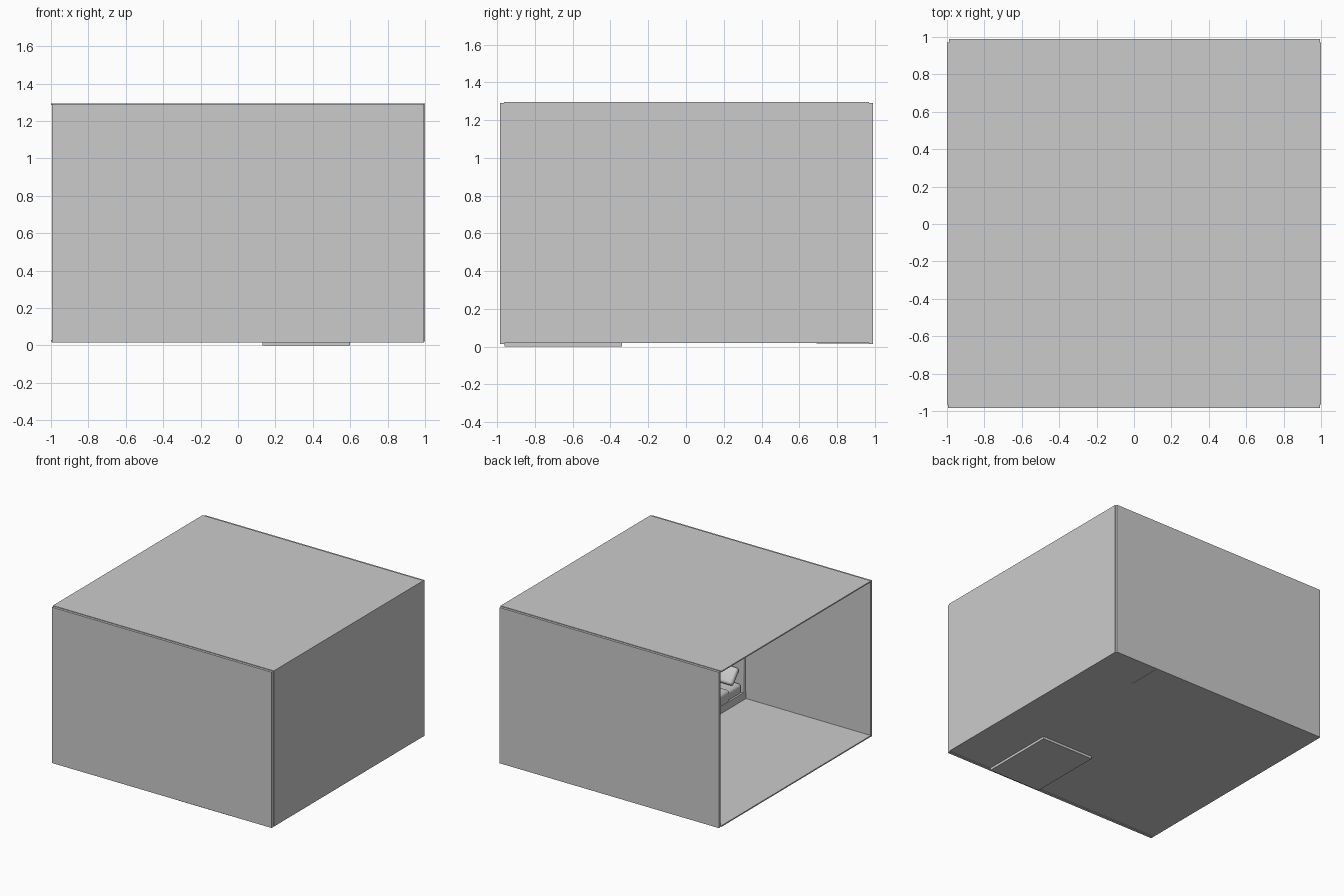
import bpy
from mathutils import Vector

cube = bpy.data.objects.get("Cube")
if cube:
    bpy.data.objects.remove(cube, do_unlink=True)

grey = bpy.data.materials.new("light_grey")
grey.use_nodes = True
grey.diffuse_color = (0.6, 0.6, 0.6, 1)
grey.node_tree.nodes["Principled BSDF"].inputs["Base Color"].default_value = (0.6, 0.6, 0.6, 1)


def box(name, low, high, bevel=0, segments=3, tilt=0):
    """Box between two corners, optionally rounded and tipped about x."""
    low, high = Vector(low), Vector(high)
    bpy.ops.mesh.primitive_cube_add(size=1, location=(low + high) / 2)
    ob = bpy.context.object
    ob.name = name
    ob.scale = high - low
    bpy.ops.object.transform_apply(location=False, rotation=False, scale=True)
    ob.rotation_euler.x = tilt
    ob.data.materials.append(grey)
    if bevel:
        mod = ob.modifiers.new("rounding", "BEVEL")
        mod.width, mod.segments = bevel, segments
        bpy.ops.object.shade_smooth_by_angle()
    return ob


def pillow(name, center, size, tilt):
    """Soft cushion: a subdivided box with pinched edges."""
    c, h = Vector(center), Vector(size) / 2
    ob = box(name, c - h, c + h, tilt=tilt)
    mod = ob.modifiers.new("soft", "SUBSURF")
    mod.subdivision_type = "SIMPLE"
    mod.levels = mod.render_levels = 1
    bev = ob.modifiers.new("rounding", "BEVEL")
    bev.width, bev.segments = size[2] * 0.45, 4
    bpy.ops.object.shade_smooth()


# Room shell, open on the -x side
box("floor", (-1, -0.965, 0.02), (1, 0.97, 0.03))
box("ceiling", (-1, -0.965, 1.285), (1, 0.97, 1.295))
box("side_wall", (0.99, -0.965, 0.025), (1, 0.97, 1.29))
box("front_wall", (-0.995, -0.985, 0.015), (0.995, -0.962, 1.29))
box("back_wall", (-0.99, 0.97, 0.015), (0.995, 0.99, 1.29))

# Bed with its head against the front wall, base slightly sunk in the floor
left, right, head, foot = 0.13, 0.60, -0.96, -0.34
box("bed_base", (left, head, 0), (right, foot, 0.09))
box("headboard", (left, head, 0.02), (right, head + 0.035, 0.40), 0.008)
box("mattress", (left + 0.01, head + 0.035, 0.08), (right - 0.01, foot - 0.005, 0.165), 0.025, 4)
box("blanket", (left + 0.002, head + 0.2, 0.06), (right - 0.002, foot, 0.18), 0.025, 4)
for side, x in (("right", left + 0.125), ("left", right - 0.125)):
    pillow(side + "_pillow", (x, head + 0.095, 0.235), (0.2, 0.14, 0.05), -0.9)

# Low cabinet along the back wall
box("cabinet", (0.13, 0.69, 0.017), (0.6, 0.97, 0.24))
box("cabinet_top", (0.12, 0.68, 0.24), (0.61, 0.97, 0.255))
for i in range(2):
    x = 0.14 + i * 0.23
    box("cabinet_door_%d" % (i + 1), (x, 0.683, 0.045), (x + 0.22, 0.69, 0.23))
